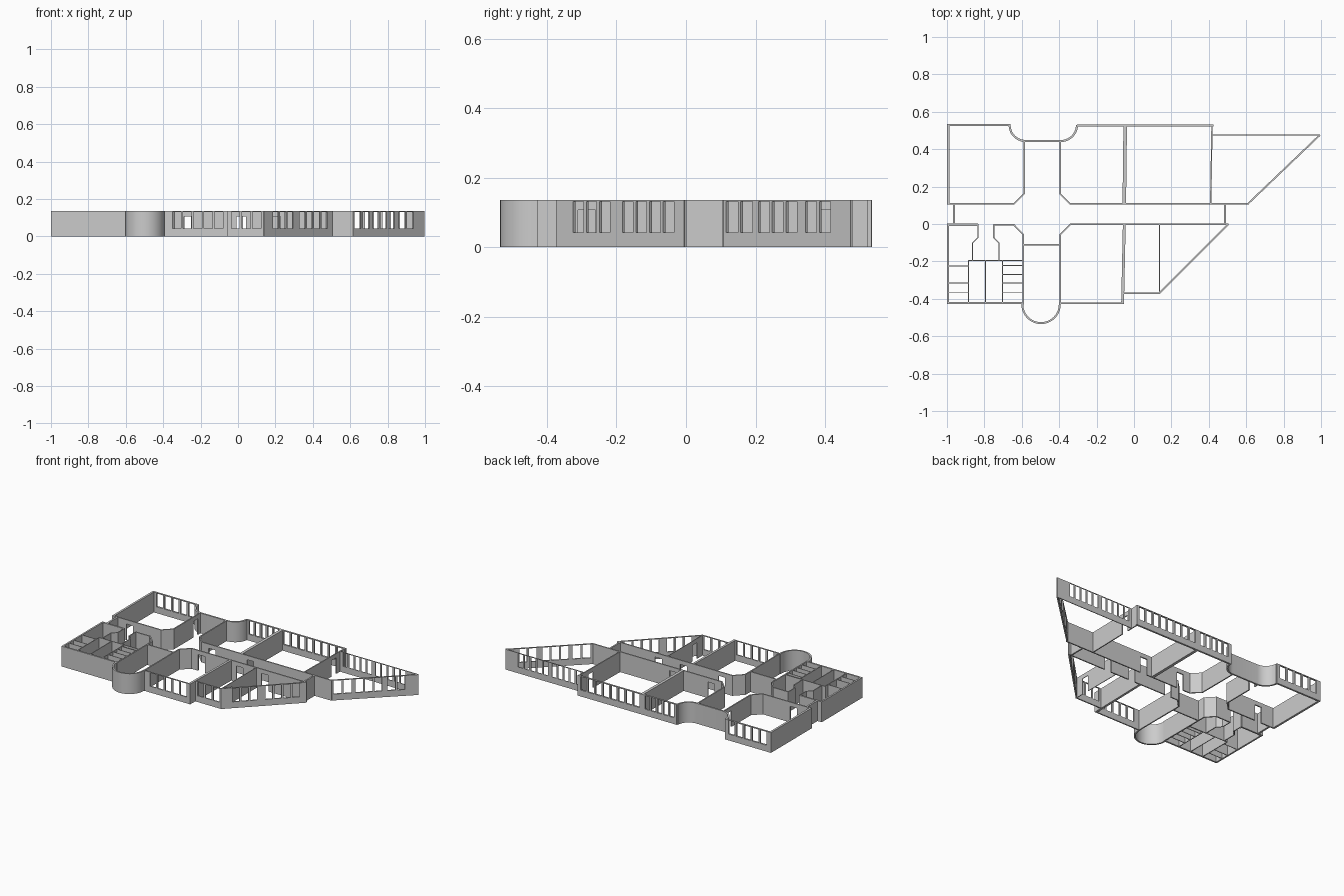
import bpy, bmesh, math
from mathutils import Vector

if "Cube" in bpy.data.objects:
    bpy.data.objects.remove(bpy.data.objects["Cube"])

H = 0.135            # wall height
SILL, HEAD = 0.042, 0.131
DOOR = 0.107


def add_object(name, bm, smooth=False):
    bmesh.ops.recalc_face_normals(bm, faces=bm.faces)
    me = bpy.data.meshes.new(name)
    bm.to_mesh(me)
    bm.free()
    ob = bpy.data.objects.new(name, me)
    bpy.context.collection.objects.link(ob)
    if smooth:
        bpy.ops.object.select_all(action='DESELECT')
        ob.select_set(True)
        bpy.context.view_layer.objects.active = ob
        bpy.ops.object.shade_smooth_by_angle(angle=math.radians(30))
    return ob


def wall(name, p, q, t=0.008, openings=()):
    """Straight wall from p to q; openings are (start, end, bottom, top) along it."""
    p, q = Vector(p), Vector(q)
    d = (q - p).normalized()
    n = Vector((-d.y, d.x)) * t / 2
    length = (q - p).length
    bm = bmesh.new()

    def block(a, b, z0, z1):
        if b - a < 1e-4 or z1 - z0 < 1e-4:
            return
        base = [p + d * a + n, p + d * b + n, p + d * b - n, p + d * a - n]
        f = bm.faces.new([bm.verts.new((v.x, v.y, z0)) for v in base])
        top = bmesh.ops.extrude_face_region(bm, geom=[f])['geom']
        for v in top:
            if isinstance(v, bmesh.types.BMVert):
                v.co.z = z1

    x = 0
    for a, b, z0, z1 in sorted(openings):
        block(x, a, 0, H)
        block(a, b, 0, z0)
        block(a, b, z1, H)
        x = b
    block(x, length, 0, H)
    return add_object(name, bm)


def path_wall(name, pts, t=0.008, smooth=False):
    """Mitred wall that follows a line of points."""
    pts = [Vector(p) for p in pts]
    left, right = [], []
    for i, p in enumerate(pts):
        d0 = (p - pts[max(i - 1, 0)]).normalized()
        d1 = (pts[min(i + 1, len(pts) - 1)] - p).normalized()
        d0, d1 = (d0 if i else d1), (d1 if i < len(pts) - 1 else d0)
        n0, n1 = Vector((-d0.y, d0.x)), Vector((-d1.y, d1.x))
        m = (n0 + n1).normalized()
        off = m * (t / 2 / max(m.dot(n0), 0.3))
        left.append(p + off)
        right.append(p - off)
    bm = bmesh.new()
    rings = [[bm.verts.new((v.x, v.y, z)) for v, z in ((l, 0), (l, H), (r, H), (r, 0))]
             for l, r in zip(left, right)]
    for a, b in zip(rings, rings[1:]):
        for k in range(4):
            bm.faces.new((a[k], a[(k + 1) % 4], b[(k + 1) % 4], b[k]))
    bm.faces.new(rings[0])
    bm.faces.new(rings[-1])
    return add_object(name, bm, smooth)


def arc(cx, cy, r, a0, a1, n=10):
    return [(cx + r * math.cos(math.radians(a0 + (a1 - a0) * i / n)),
             cy + r * math.sin(math.radians(a0 + (a1 - a0) * i / n))) for i in range(n + 1)]


def windows(start, end, n, bar=0.012):
    w = (end - start - bar * (n - 1)) / n
    return [(start + i * (w + bar), start + i * (w + bar) + w, SILL, HEAD) for i in range(n)]


def door(a, w=0.05):
    return (a - w / 2, a + w / 2, 0, DOOR)


# back row: outer shell with two concave corners around the recess
wall("back_left_side_wall", (-0.993, 0.104), (-0.993, 0.535), 0.014)
wall("back_left_window_wall", (-0.986, 0.529), (-0.66, 0.529), 0.012, windows(0.02, 0.3, 5))
path_wall("back_recess_wall", arc(-0.58, 0.529, 0.085, 180, 270) + arc(-0.39, 0.529, 0.085, 270, 360),
          0.011, True)
wall("back_window_wall", (-0.305, 0.527), (0.425, 0.527), 0.012,
     windows(0.02, 0.235, 5) + windows(0.275, 0.71, 8))
wall("back_wing_window_wall", (0.42, 0.476), (0.995, 0.476), 0.005,
     windows(0.02, 0.23, 5) + windows(0.26, 0.48, 5))
wall("back_wing_slanted_wall", (0.609, 0.108), (0.994, 0.476), 0.009,
     windows(0.015, 0.125, 2) + windows(0.15, 0.31, 3) + windows(0.345, 0.45, 2))

# back row: inner walls
wall("back_left_corridor_wall", (-0.995, 0.108), (-0.64, 0.108), 0.008, [door(0.125)])
path_wall("back_left_corner_wall", [(-0.642, 0.108), (-0.588, 0.162), (-0.588, 0.2)])
wall("back_left_inner_wall", (-0.588, 0.2), (-0.588, 0.45), 0.008, [door(0.19)])
path_wall("back_right_corner_wall", [(-0.395, 0.448), (-0.395, 0.162), (-0.341, 0.108)])
wall("back_corridor_wall", (-0.343, 0.108), (0.615, 0.108), 0.008, [door(0.078), door(0.36)])
wall("back_double_wall", (-0.052, 0.108), (-0.047, 0.525), 0.019)
wall("back_wing_wall", (0.41, 0.108), (0.417, 0.525), 0.007, [door(0.305)])

# corridor ends
wall("corridor_left_end", (-0.963, 0.108), (-0.963, -0.004), 0.012)
wall("corridor_right_end", (0.487, 0.108), (0.487, -0.004), 0.01)

# front row: washroom shell and entry
path_wall("washroom_shell", [(-0.835, -0.004), (-0.994, -0.004), (-0.994, -0.423), (-0.597, -0.423)], 0.011)
path_wall("entry_left_wall", [(-0.834, 0), (-0.834, -0.072), (-0.864, -0.102), (-0.864, -0.197)], 0.006)
path_wall("entry_right_wall", [(-0.75, -0.004), (-0.643, -0.004), (-0.592, -0.057), (-0.592, -0.43)])
path_wall("entry_right_partition", [(-0.75, -0.004), (-0.75, -0.072), (-0.722, -0.102), (-0.722, -0.197)], 0.006)
wall("washroom_cross_wall", (-0.888, -0.195), (-0.592, -0.195), 0.005)

# washroom stalls
for i, x in enumerate((-0.886, -0.793, -0.702)):
    wall(f"stall_row_wall_{i}", (x, -0.195), (x, -0.42), 0.005)
for i, y in enumerate((-0.225, -0.315, -0.365)):
    wall(f"left_stall_divider_{i}", (-0.99, y), (-0.886, y), 0.004)
for i, y in enumerate((-0.222, -0.27, -0.315, -0.365)):
    wall(f"right_stall_divider_{i}", (-0.702, y), (-0.592, y), 0.004)

# rounded bay at the front
path_wall("rounded_bay_wall", [(-0.597, -0.418)] + arc(-0.497, -0.43, 0.1, 180, 360, 20) + [(-0.397, -0.418)],
          0.01, True)
wall("bay_cross_wall", (-0.592, -0.11), (-0.395, -0.11), 0.008)

# front row: rooms
path_wall("front_room_corner_wall", [(-0.395, -0.43), (-0.395, -0.057), (-0.34, -0.002)])
wall("front_corridor_wall", (-0.343, -0.002), (0.505, -0.002), 0.008,
     [door(0.078), door(0.36), door(0.545)])
wall("front_window_wall", (-0.395, -0.423), (-0.065, -0.423), 0.008, windows(0.045, 0.315, 5))
wall("front_double_wall", (-0.061, -0.427), (-0.052, 0), 0.015)
wall("front_wing_window_wall", (-0.056, -0.37), (0.137, -0.37), 0.008, windows(0.02, 0.18, 3))
wall("front_wing_partition", (0.137, -0.37), (0.137, 0), 0.004, [door(0.085)])
wall("front_wing_slanted_wall", (0.135, -0.371), (0.504, -0.002), 0.009,
     windows(0.07, 0.22, 3) + windows(0.27, 0.48, 4))
